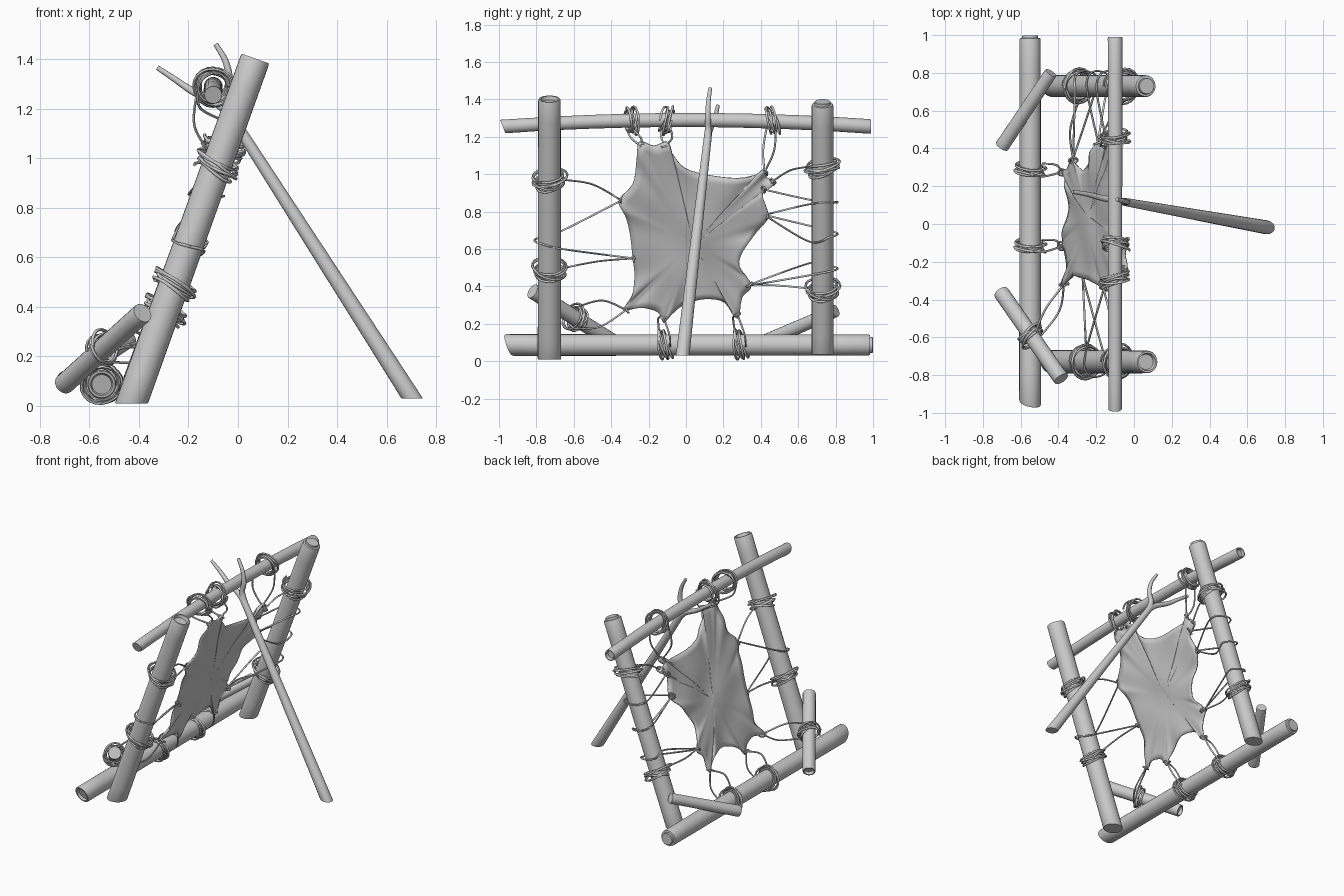
import bpy, bmesh, math, random
from mathutils import Vector as V

if "Cube" in bpy.data.objects:
    bpy.data.objects.remove(bpy.data.objects["Cube"])

random.seed(4)
Z = V((0, 0, 1))


def finish(name, bm, angle=40):
    bmesh.ops.recalc_face_normals(bm, faces=bm.faces)
    me = bpy.data.meshes.new(name)
    bm.to_mesh(me)
    bm.free()
    ob = bpy.data.objects.new(name, me)
    bpy.context.collection.objects.link(ob)
    bpy.ops.object.select_all(action='DESELECT')
    ob.select_set(True)
    bpy.context.view_layer.objects.active = ob
    bpy.ops.object.shade_smooth_by_angle(angle=math.radians(angle))
    return ob


def frame(d):
    u = d.cross(Z if abs(d.z) < 0.9 else V((0, 1, 0))).normalized()
    return u, d.cross(u)


def skin(bm, rings):
    """Bridge rings of points and cap both ends."""
    rings = [[bm.verts.new(p) for p in r] for r in rings]
    n = len(rings[0])
    for a, b in zip(rings, rings[1:]):
        for i in range(n):
            bm.faces.new((a[i], a[(i + 1) % n], b[(i + 1) % n], b[i]))
    bm.faces.new(rings[0])
    bm.faces.new(rings[-1])


def smooth(pts, n=6, closed=False):
    """Catmull-Rom curve through the points."""
    pts = [V(p) for p in pts]
    q = [pts[-1]] + pts + pts[:2] if closed else [pts[0]] + pts + [pts[-1]]
    out = []
    for a, b, c, d in zip(q, q[1:], q[2:], q[3:]):
        for i in range(n):
            t = i / n
            out.append(0.5 * (2 * b + (c - a) * t + (2 * a - 5 * b + 4 * c - d) * t * t
                              + (3 * b - a - 3 * c + d) * t ** 3))
    return out if closed else out + [pts[-1]]


def tube(name, pts, r0, r1=None, sides=6):
    r1 = r0 if r1 is None else r1
    rings, u = [], None
    for i, p in enumerate(pts):
        d = (pts[min(i + 1, len(pts) - 1)] - pts[max(i - 1, 0)]).normalized()
        u = frame(d)[0] if u is None else (u - d * u.dot(d)).normalized()
        w = d.cross(u)
        r = r0 + (r1 - r0) * i / (len(pts) - 1)
        rings.append([p + r * (u * math.cos(k * math.tau / sides) + w * math.sin(k * math.tau / sides))
                      for k in range(sides)])
    bm = bmesh.new()
    skin(bm, rings)
    return finish(name, bm, 60)


# end profiles: (distance inward, radius factor)
STEP = [(-0.014, .70), (-0.012, .74), (0, .76), (0.002, .95), (0.01, 1)]
HOLLOW = [(0.02, .68), (0, .78), (0, .94), (0.008, 1)]
FLAT = [(0, .97), (0.005, 1)]


def log(name, a, b, r0, r1, end_a=FLAT, end_b=FLAT, cut_a=None, cut_b=None, bow=0.0, sides=24):
    a, b = V(a), V(b)
    d = (b - a).normalized()
    L = (b - a).length
    u, w = frame(d)
    stations = [(s, f, cut_a) for s, f in end_a]
    stations += [(L * i / 12, 1, None) for i in range(1, 12)]
    stations += [(L - s, f, cut_b) for s, f in reversed(end_b)]
    rings = []
    for s, f, cut in stations:
        t = s / L
        n = V(cut) if cut else d
        ring = []
        for k in range(sides):
            an = k * math.tau / sides
            o = (r0 + (r1 - r0) * t) * f * (u * math.cos(an) + w * math.sin(an))
            ring.append(a + d * s + o - d * (o.dot(n) / d.dot(n)) + Z * bow * (1 - (2 * t - 1) ** 2))
        rings.append(ring)
    bm = bmesh.new()
    skin(bm, rings)
    return finish(name, bm)


def wrap(name, c, axis, r, width, turns=5, rope=0.0065):
    """Loose coil of cord around a pole."""
    d = V(axis).normalized()
    u, w = frame(d)
    N = turns * 20
    tilt, ph = width * 0.3, random.uniform(0, 6)
    pts = []
    for i in range(N + 1):
        an = i / 20 * math.tau
        tri = abs((i / N * 2.6 + 0.3) % 2 - 1) - 0.5
        rr = r + 0.010 * math.sin(an * 0.37 + ph) + 0.004 * math.sin(an * 2.3)
        pts.append(V(c) + rr * (u * math.cos(an) + w * math.sin(an))
                   + d * (tri * width * 0.8 + tilt * math.sin(an + ph + i / N * 2)))
    return tube(name, pts, rope)


def post_at(y, z):
    return V((-0.434 + 0.36 * z, y, z))


def on_hide(y, z):
    return V((-0.47 + 0.36 * z, y, z))


# frame poles
lean = V((0.5, 0, 1.39))
log("post_left", (-0.43, -0.73, 0.01), (0.07, -0.73, 1.402), .063, .060, FLAT, HOLLOW, cut_a=Z)
log("post_right", (-0.43, 0.73, 0.035), (0.063, 0.73, 1.375), .058, .058, FLAT, STEP, cut_a=Z)
log("bottom_beam", (-0.55, -0.95, 0.087), (-0.55, 0.985, 0.087), .058, .056, HOLLOW, STEP,
    cut_a=(.2, 1, .35))
log("top_beam", (-0.10, -0.98, 1.255), (-0.10, 0.99, 1.255), .036, .039, FLAT, HOLLOW,
    cut_a=(0, 1, .4), bow=0.035)
log("brace_left", (-0.705, -0.36, 0.085), (-0.385, -0.82, 0.375), .042, .042, HOLLOW, FLAT, sides=18)
log("brace_right", (-0.70, 0.41, 0.10), (-0.44, 0.80, 0.27), .038, .034, FLAT, FLAT, sides=18)

# forked prop stick
log("prop_stick", (0.703, -0.018, 0.03), (-0.055, 0.118, 1.212), .037, .021, cut_a=Z, sides=16)
tube("prop_fork_low", smooth([(-0.03, .115, 1.175), (-0.085, .122, 1.222), (-0.18, .14, 1.268),
                              (-0.25, .158, 1.315), (-0.325, .17, 1.365)]), .021, .010, 10)
tube("prop_fork_high", smooth([(-0.03, .115, 1.175), (-0.05, .118, 1.24), (-0.035, .117, 1.31),
                               (-0.05, .12, 1.39), (-0.09, .13, 1.46)]), .021, .010, 10)

# stretched hide, rings shrinking from a scalloped outline to the centre
outline = [(-.25, 1.175), (-.17, 1.155), (-.10, 1.175), (-.07, 1.10), (.02, 1.02), (.18, .985),
           (.36, .99), (.43, 1.035), (.43, .98), (.485, .955), (.41, .90), (.44, .78), (.38, .69),
           (.31, .60), (.285, .51), (.35, .405), (.30, .34), (.275, .23), (.21, .31), (.10, .335),
           (0, .305), (-.08, .25), (-.12, .21), (-.15, .265), (-.24, .29), (-.335, .265), (-.29, .35),
           (-.275, .45), (-.285, .55), (-.30, .68), (-.325, .78), (-.36, .86), (-.285, .95), (-.265, 1.06)]
edge = smooth([(y, z, 0) for y, z in outline], 4, True)
mid = V((0.04, 0.63, 0))
bm = bmesh.new()
rings = []
for k in range(1, 11):
    f = k / 10
    ring = []
    for p in edge:
        q = mid + (p - mid) * f
        puff = 0.010 * math.sin(q.x * 14 + q.y * 5) * math.sin(q.y * 11) * (1.2 - f)
        reach = (p - mid).length
        puff += 0.012 * f ** 4 * math.sin(reach * 40)
        v = on_hide(q.x, q.y)
        ring.append(bm.verts.new(v + V((-.94, 0, .34)) * puff))
    rings.append(ring)
centre = bm.verts.new(on_hide(mid.x, mid.y))
n = len(edge)
for i in range(n):
    j = (i + 1) % n
    bm.faces.new((centre, rings[0][i], rings[0][j]))
    for a, b in zip(rings, rings[1:]):
        bm.faces.new((a[i], b[i], b[j], a[j]))
hide = finish("stretched_hide", bm, 60)
sol = hide.modifiers.new("thickness", 'SOLIDIFY')
sol.thickness = 0.008
sol.offset = 0

# cord coils on the poles
for y, z in ((-.73, .97), (-.73, .49), (.73, 1.04), (.73, .385)):
    wrap("post_coil", post_at(y, z), lean, .082, .07)
for y in (-.29, -.10, .46):
    wrap("top_beam_coil", (-.10, y, 1.288), (0, 1, 0), .066, .065)
for y in (-.115, .29):
    wrap("bottom_beam_coil", (-.55, y, .089), (0, 1, 0), .072, .065)
wrap("brace_coil", (-.545, -.59, .23), (.32, -.46, .29), .062, .06)


# lacing cords from the hide to the coils
def cord(a, b, bend=(0, 0, 0)):
    a, b = V(a), V(b)
    tube("lacing_cord", smooth([a, (a + b) / 2 + V(bend), b], 8), .0055)


def loop(s, start, za, zb, end):
    """Cord passing round the outside of a post and back to the hide."""
    y = s * .73
    zm = (za + zb) / 2
    pts = [on_hide(*start), post_at(y - s * .05, za) - V((.07, 0, 0)),
           post_at(y + s * .05, zm + (za - zm) * .4) - V((.06, 0, 0)),
           post_at(y + s * .08, zm), post_at(y + s * .04, zm + (zb - zm) * .4) + V((.07, 0, 0)),
           post_at(y - s * .07, zb) + V((.05, 0, 0)), on_hide(*end)]
    tube("lacing_loop", smooth(pts, 8), .0055)


loop(-1, (-.345, .86), .69, .60, (-.28, .55))
loop(1, (.43, .78), .72, .64, (.43, .78 - .005))
loop(1, (.41, .92), .86, .84, (.43, .785))
cord(on_hide(-.345, .86), post_at(-.65, .97), (0, 0, .03))
cord(on_hide(-.28, .55), post_at(-.65, .50), (0, 0, .01))
cord(on_hide(.46, .96), post_at(.65, 1.04), (0, 0, .02))
cord(on_hide(.34, .41), post_at(.65, .39), (-.03, 0, .005))
loop(1, (.34, .41), .53, .46, (.34, .405))
for y0, z0, y1 in ((-.24, 1.15, -.30), (-.11, 1.15, -.10), (.42, 1.01, .46)):
    cord(on_hide(y0, z0), (-.165, y1 - .025, 1.27), (-.04, -.015, -.01))
    cord(on_hide(y0, z0), (-.05, y1 + .02, 1.235), (.02, .02, 0))
for y0, z0, y1 in ((-.12, .235, -.115), (.275, .25, .29)):
    cord(on_hide(y0, z0), (-.53, y1 - .03, .165), (-.02, -.015, .03))
    cord(on_hide(y0, z0), (-.485, y1 + .03, .08), (.02, .015, -.02))
cord(on_hide(-.32, .275), (-.52, -.57, .295), (-.02, 0, .04))
cord(on_hide(-.32, .275), (-.50, -.60, .175), (.04, 0, -.04))

# small knots where cords pierce the hide
for y, z in ((-.24, 1.15), (-.11, 1.15), (.42, 1.01), (.46, .96), (.41, .92), (.43, .78),
             (.34, .41), (.275, .25), (-.12, .235), (-.32, .275), (-.28, .55), (-.345, .86)):
    wrap("hide_knot", on_hide(y, z), (.1, .05 - y, .63 - z), .012, .012, 2, .005)
